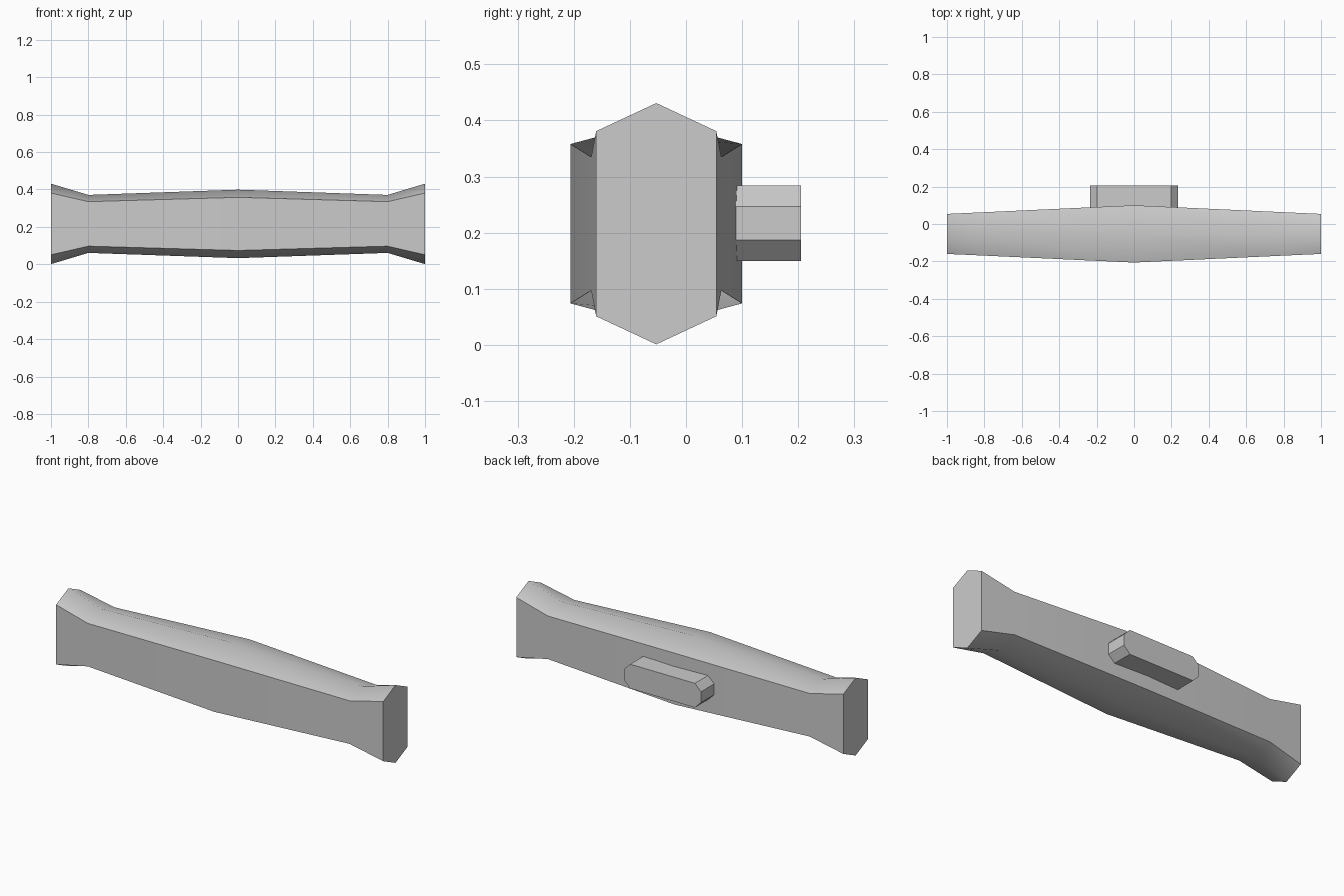
import bpy, bmesh, math

if "Cube" in bpy.data.objects:
    bpy.data.objects.remove(bpy.data.objects["Cube"])

grey = bpy.data.materials.new("plain_grey")
grey.diffuse_color = (0.6, 0.6, 0.6, 1)
grey.use_nodes = True
grey.node_tree.nodes["Principled BSDF"].inputs["Base Color"].default_value = grey.diffuse_color


def loft(name, rings):
    """Skin a closed solid through matching rings of points."""
    bm = bmesh.new()
    loops = [[bm.verts.new(p) for p in ring] for ring in rings]
    n = len(loops[0])
    for a, b in zip(loops, loops[1:]):
        for i in range(n):
            j = (i + 1) % n
            bm.faces.new((a[i], a[j], b[j], b[i]))
    bm.faces.new(loops[0])
    bm.faces.new(loops[-1])
    bmesh.ops.recalc_face_normals(bm, faces=bm.faces[:])
    mesh = bpy.data.meshes.new(name)
    bm.to_mesh(mesh)
    bm.free()
    mesh.materials.append(grey)
    obj = bpy.data.objects.new(name, mesh)
    bpy.context.collection.objects.link(obj)
    return obj


# Handle bar: six-sided section, swelling in the middle and flaring at the ends
MID_Y, MID_Z = -0.053, 0.216


def section(x, half_depth, shoulder, ridge):
    d = half_depth
    outline = [(-d, -shoulder), (0, -ridge), (d, -shoulder),
               (d, shoulder), (0, ridge), (-d, shoulder)]
    return [(x, MID_Y + y, MID_Z + z) for y, z in outline]


half = [(0.8, 0.116, 0.119, 0.155), (1.0, 0.107, 0.165, 0.215)]
stations = ([(-x, *r) for x, *r in reversed(half)]
            + [(0.0, 0.153, 0.142, 0.183)] + half)
bar = loft("handle_bar", [section(*s) for s in stations])
bpy.context.view_layer.objects.active = bar
bar.select_set(True)
bpy.ops.object.shade_smooth_by_angle(angle=math.radians(55))

# Mounting block on the back: a plate with chamfered corners
W, H, C = 0.235, 0.067, 0.037
corners = [(W - C, -H), (W, -H + C), (W, H - C), (W - C, H),
           (-W + C, H), (-W, H - C), (-W, -H + C), (-W + C, -H)]
loft("mounting_block", [[(x, y, 0.217 + z) for x, z in corners]
                        for y in (0.088, 0.205)])
